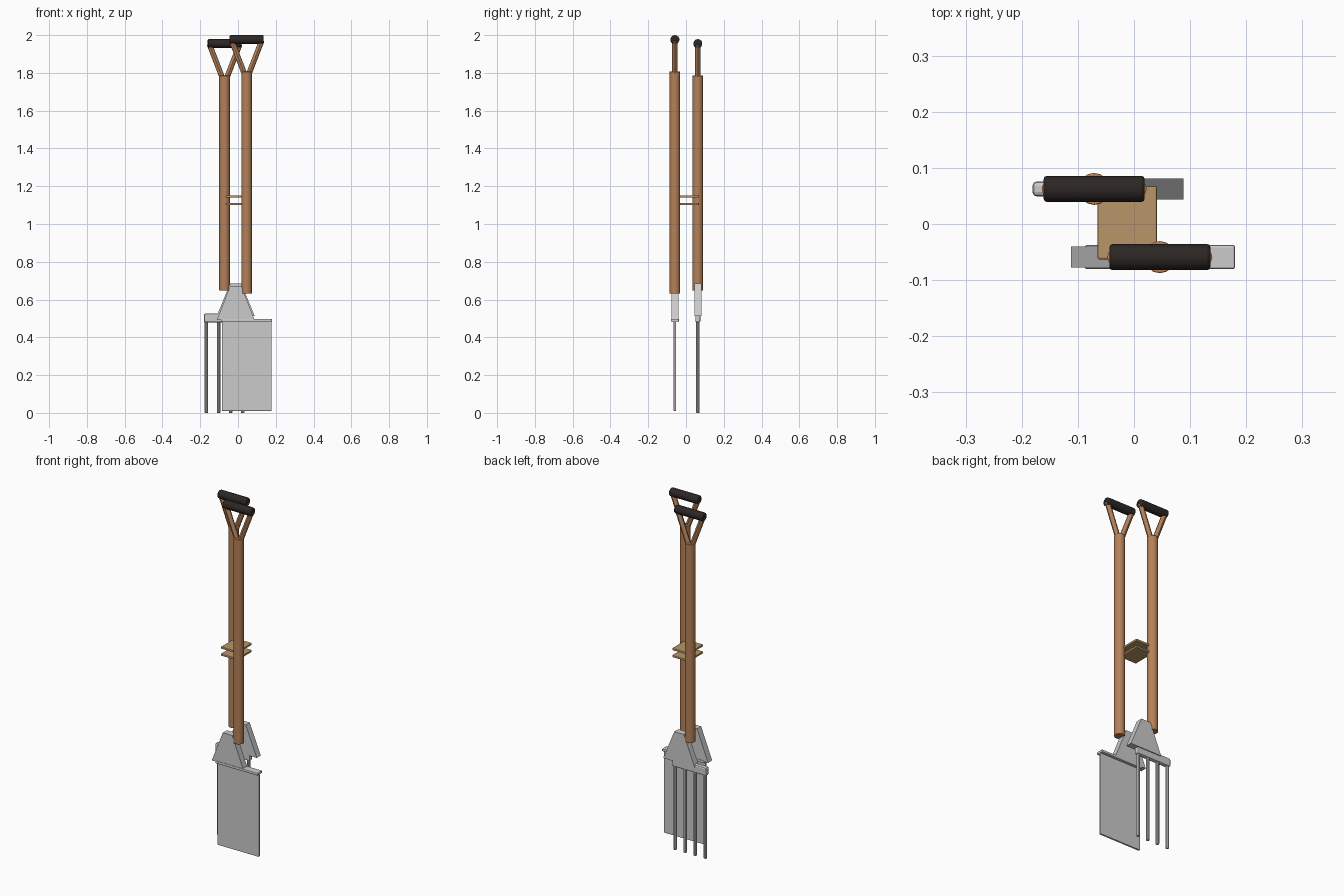
import bpy, bmesh
from mathutils import Vector

if "Cube" in bpy.data.objects:
    bpy.data.objects.remove(bpy.data.objects["Cube"])


def material(name, rgb):
    m = bpy.data.materials.new(name)
    m.diffuse_color = (*rgb, 1)
    m.use_nodes = True
    m.node_tree.nodes["Principled BSDF"].inputs["Base Color"].default_value = m.diffuse_color
    return m


WOOD = material("wood", (0.46, 0.22, 0.10))
RUBBER = material("dark_grip", (0.025, 0.02, 0.018))
STRAP = material("strap_tan", (0.48, 0.30, 0.14))


def finish(ob, mat, bevel, segments=2):
    if mat:
        ob.data.materials.append(mat)
    if bevel:
        b = ob.modifiers.new("bevel", 'BEVEL')
        b.width, b.segments, b.limit_method = bevel, segments, 'ANGLE'
        b.angle_limit = 1.0
    return ob


def rod(name, a, b, r, sides, mat=None, bevel=0):
    a, b = Vector(a), Vector(b)
    bpy.ops.mesh.primitive_cylinder_add(vertices=sides, radius=r, depth=(b - a).length,
                                        location=(a + b) / 2)
    ob = bpy.context.object
    ob.name = name
    ob.rotation_euler = (b - a).to_track_quat('Z', 'Y').to_euler()
    bpy.ops.object.shade_smooth_by_angle()
    return finish(ob, mat, bevel)


def box(name, lo, hi, mat=None, bevel=0):
    lo, hi = Vector(lo), Vector(hi)
    bpy.ops.mesh.primitive_cube_add(size=1, location=(lo + hi) / 2)
    ob = bpy.context.object
    ob.name = name
    ob.scale = hi - lo
    bpy.ops.object.transform_apply(location=False, rotation=False, scale=True)
    return finish(ob, mat, bevel)


def shoulder(name, x, y, z0, z1):
    # tapered plate: trapezoid profile extruded along y
    bm = bmesh.new()
    profile = [(-0.1, z0), (0.1, z0), (0.03, z1), (-0.03, z1)]
    face = bm.faces.new([bm.verts.new((x + px, y - 0.0185, pz)) for px, pz in profile])
    new = bmesh.ops.extrude_face_region(bm, geom=[face])["geom"]
    bmesh.ops.translate(bm, vec=(0, 0.037, 0),
                        verts=[v for v in new if isinstance(v, bmesh.types.BMVert)])
    bmesh.ops.recalc_face_normals(bm, faces=bm.faces)
    me = bpy.data.meshes.new(name)
    bm.to_mesh(me)
    bm.free()
    ob = bpy.data.objects.new(name, me)
    bpy.context.collection.objects.link(ob)
    return ob


def handle(tool, x, y, z0, z1):
    # shaft, forked arms and cross grip
    rod(tool + "_shaft", (x, y, z0), (x, y, z1), 0.0285, 16, WOOD, 0.002)
    grip_z = z1 + 0.169
    for side, s in (("left", -1), ("right", 1)):
        rod(f"{tool}_{side}_handle_arm", (x + s * 0.012, y, z1 - 0.012),
            (x + s * 0.08, y, grip_z - 0.004), 0.0145, 12, WOOD)
    rod(tool + "_grip", (x - 0.09, y, grip_z), (x + 0.09, y, grip_z), 0.024, 14, RUBBER, 0.006)


# spade (front)
SX, SY = 0.046, -0.059
handle("spade", SX, SY, 0.632, 1.807)
box("spade_blade", (SX - 0.132, SY - 0.006, 0.01), (SX + 0.132, SY + 0.006, 0.49), None, 0.004)
box("spade_tread", (SX - 0.134, SY - 0.0215, 0.483), (SX + 0.134, SY + 0.0215, 0.498), None, 0.004)
shoulder("spade_shoulder", -0.012, SY, 0.493, 0.67)

# fork (back)
FX, FY = -0.071, 0.0625
handle("fork", FX, FY, 0.648, 1.786)
box("fork_crossbar", (FX - 0.11, FY - 0.0135, 0.478), (FX + 0.11, FY + 0.0135, 0.526), None, 0.008)
shoulder("fork_shoulder", -0.012, FY, 0.514, 0.684)
for i in range(4):
    tx = FX + (i - 1.5) * 0.064
    rod(f"fork_tine_{i + 1}", (tx, FY, 0), (tx, FY, 0.49), 0.0095, 10, None, 0.003)

# flat straps joining the two shafts
for i, z in enumerate((1.106, 1.146)):
    box(f"strap_{i + 1}", (-0.065, -0.063, z - 0.006), (0.041, 0.068, z + 0.006), STRAP, 0.003)
